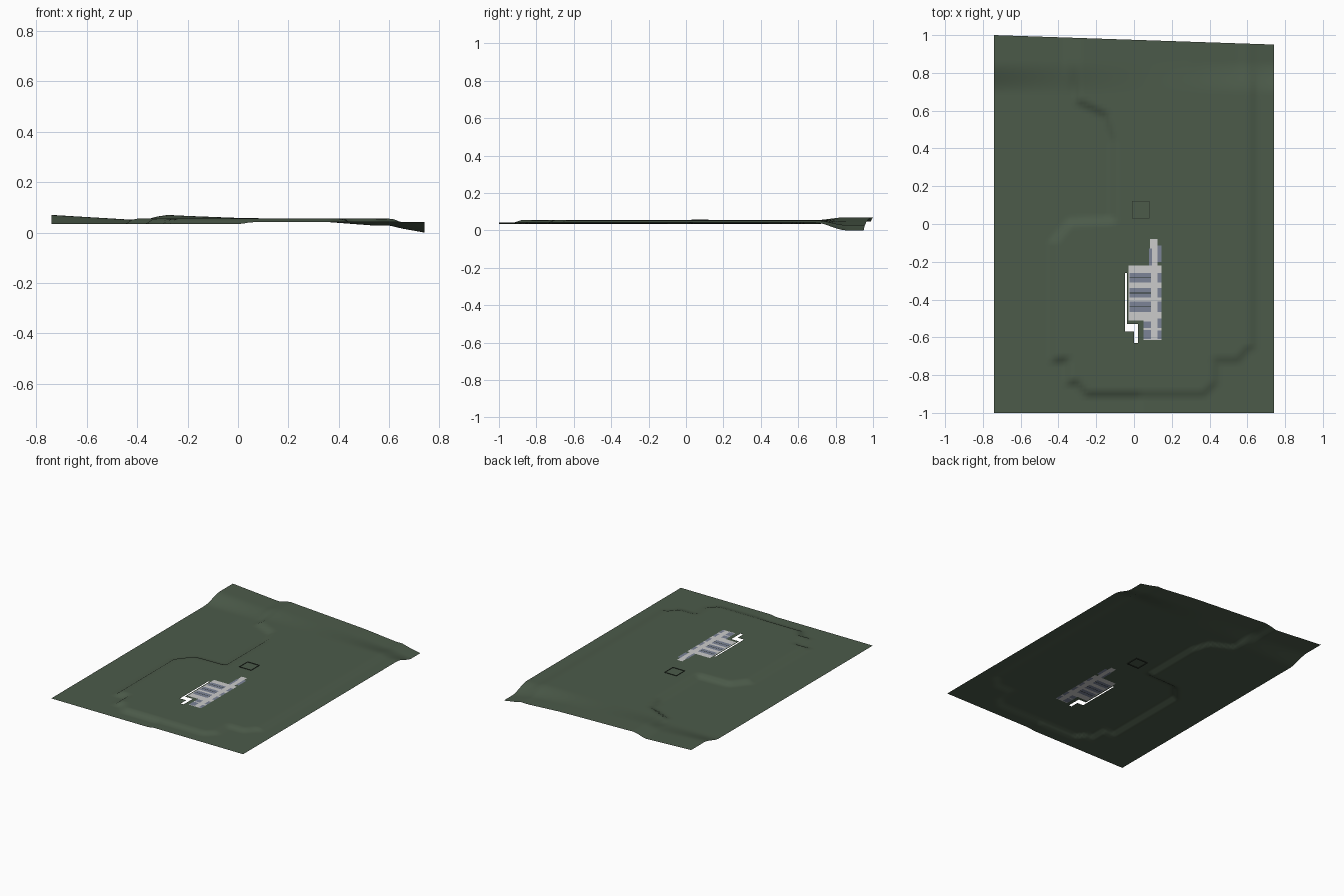
import bpy, bmesh, math
from mathutils import Vector

if "Cube" in bpy.data.objects:
    bpy.data.objects.remove(bpy.data.objects["Cube"])


def material(name, rgb):
    m = bpy.data.materials.new(name)
    m.diffuse_color = (*rgb, 1)
    m.use_nodes = True
    m.node_tree.nodes["Principled BSDF"].inputs["Base Color"].default_value = m.diffuse_color
    return m


GRASS = material("grass green", (0.072, 0.104, 0.068))
PAVING = material("light grey paving", (0.60, 0.60, 0.60))
ROOF = material("slate blue", (0.20, 0.23, 0.31))
DARK = material("dark grey green", (0.02, 0.028, 0.02))

# Outline of the raised plateau
PLATEAU = [(-.25, -.90), (.37, -.90), (.43, -.84), (.43, -.72), (.55, -.72), (.60, -.66),
           (.63, -.65), (.63, 1.2), (-.30, 1.2), (-.30, .65), (-.15, .58), (-.11, .45),
           (-.11, .02), (-.34, .01), (-.43, -.10), (-.43, -.72), (-.35, -.72), (-.35, -.84),
           (-.30, -.84)]
# Height of the land along the back edge
BACK = [(-.74, .07), (-.37, .048), (-.33, .062), (-.28, .07), (-.2, .066), (.08, .055),
        (.3, .046), (.55, .027), (.6, .028), (.65, .016), (.74, 0)]

# Flat ground plan as x0, x1, y0, y1; later entries paint over earlier ones
PAVED = [(.085, .125, -.22, -.08), (-.03, .145, -.51, -.22), (.05, .145, -.615, -.51)]
ROOFS = [(.125, .145, -.20, -.115), (.08, .095, -.22, -.13),
         (.05, .09, -.55, -.515), (.05, .09, -.61, -.56)]
RIDGES = []
for y0, y1 in [(-.31, -.26), (-.39, -.34), (-.465, -.41)]:
    mid = (y0 + y1) / 2
    ROOFS += [(-.025, .09, y0, y1), (.125, .145, y0, y1)]
    RIDGES.append((-.025, .09, mid - .002, mid + .002))
ROOFS += [(.125, .145, -.55, -.50), (.125, .145, -.61, -.565)]
HOLES = [(-.048, -.038, -.53, -.26), (-.048, .022, -.57, -.53), (0, .022, -.63, -.57)]


def smooth(a, b, v):
    t = min(1, max(0, (v - a) / (b - a)))
    return t * t * (3 - 2 * t)


def interp(points, x):
    for (xa, za), (xb, zb) in zip(points, points[1:]):
        if x <= xb:
            return za + (zb - za) * (x - xa) / (xb - xa)
    return points[-1][1]


def plateau_distance(x, y):
    """Distance to the plateau outline, positive inside."""
    best, inside = 9, False
    for (ax, ay), (bx, by) in zip(PLATEAU, PLATEAU[1:] + PLATEAU[:1]):
        dx, dy = bx - ax, by - ay
        t = min(1, max(0, ((x - ax) * dx + (y - ay) * dy) / (dx * dx + dy * dy)))
        best = min(best, math.hypot(x - ax - t * dx, y - ay - t * dy))
        if (ay > y) != (by > y) and x < ax + (y - ay) * dx / dy:
            inside = not inside
    return best if inside else -best


def land(x, y):
    base = .034 + .007 * smooth(0, .06, x)
    z = base + (.055 - base) * smooth(-.022, .022, plateau_distance(x, y))
    t = smooth(.69, .86, y)
    return z + (interp(BACK, x) - z) * t


def grid_lines(lo, hi, step, cuts):
    n = round((hi - lo) / step)
    vals = sorted({round(lo + i * (hi - lo) / n, 4) for i in range(n + 1)} |
                  {round(c, 4) for c in cuts})
    return vals


def within(rects, x, y):
    return any(a < x < b and c < y < d for a, b, c, d in rects)


# Land sheet with painted ground plan and cut openings
rects = PAVED + ROOFS + RIDGES + HOLES
xs = grid_lines(-.74, .74, .02, [v for r in rects for v in r[:2]])
ys = grid_lines(-1, 1, .02, [v for r in rects for v in r[2:]])
bm = bmesh.new()
rows = []
for y in ys:
    row = []
    for x in xs:
        slant = max(0, (y - .85) / .15) * (-.025 - .025 * x / .74)
        row.append(bm.verts.new((x, y + slant, land(x, y))))
    rows.append(row)
for j in range(len(ys) - 1):
    for i in range(len(xs) - 1):
        cx, cy = (xs[i] + xs[i + 1]) / 2, (ys[j] + ys[j + 1]) / 2
        if within(HOLES, cx, cy):
            continue
        f = bm.faces.new((rows[j][i], rows[j][i + 1], rows[j + 1][i + 1], rows[j + 1][i]))
        f.smooth = True
        for index, group in ((1, PAVED), (2, ROOFS), (3, RIDGES)):
            if within(group, cx, cy):
                f.material_index = index
mesh = bpy.data.meshes.new("land")
bm.to_mesh(mesh)
bm.free()
for m in (GRASS, PAVING, ROOF, DARK):
    mesh.materials.append(m)
bpy.context.collection.objects.link(bpy.data.objects.new("land", mesh))

# Low square curb on the plateau
bm = bmesh.new()
for k in range(4):
    a = k * math.pi / 2
    c = Vector((.035, .075, .054))
    r = bmesh.ops.create_cube(bm, size=1)
    for v in r["verts"]:
        p = Vector((v.co.x * .003 + .045, v.co.y * .093, v.co.z * .008))
        v.co = c + Vector((p.x * math.cos(a) - p.y * math.sin(a),
                           p.x * math.sin(a) + p.y * math.cos(a), p.z))
mesh = bpy.data.meshes.new("square_curb")
bm.to_mesh(mesh)
bm.free()
mesh.materials.append(DARK)
bpy.context.collection.objects.link(bpy.data.objects.new("square_curb", mesh))
